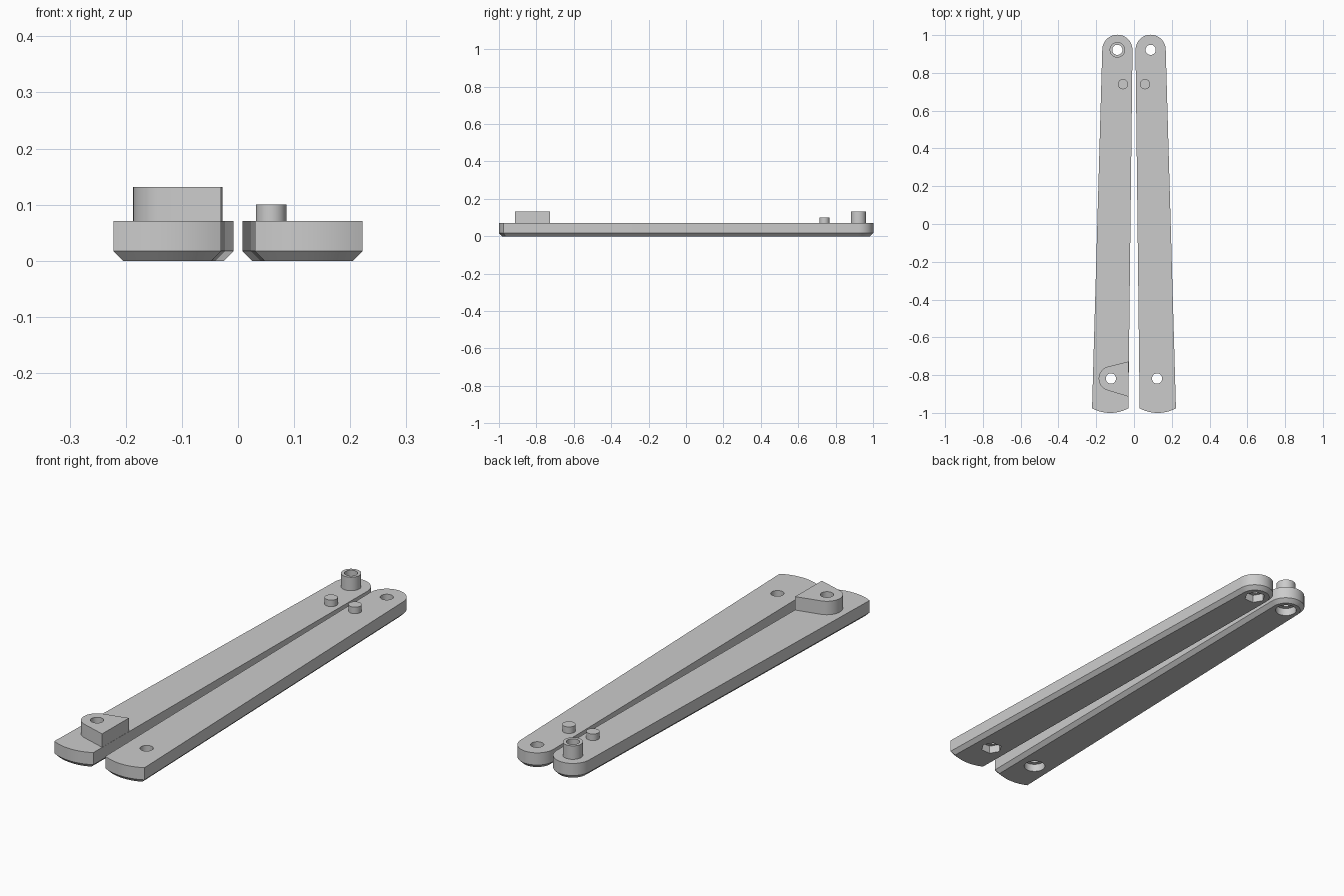
import bpy, bmesh
from math import sin, cos, pi, atan2, acos, hypot, radians

if "Cube" in bpy.data.objects:
    bpy.data.objects.remove(bpy.data.objects["Cube"], do_unlink=True)

grey = bpy.data.materials.new("plain grey")
grey.use_nodes = True
GREY = (0.6, 0.6, 0.6, 1)
grey.diffuse_color = GREY
grey.node_tree.nodes["Principled BSDF"].inputs["Base Color"].default_value = GREY

TOP, TALL = 0.071, 0.131           # bar top, top of the raised parts
PIVOT = (0.088, 0.922)             # hole in the rounded end
REAR = (0.122, -0.818)             # hole in the wide end
END_R, HOLE_R, POCKET_R = 0.08, 0.027, 0.045
CHAMFER = 0.017


def arc(cx, cy, r, a0, a1, n):
    return [(cx + r * cos(a0 + (a1 - a0) * i / n), cy + r * sin(a0 + (a1 - a0) * i / n))
            for i in range(n + 1)]


def circle(c, r, n=32):
    return arc(c[0], c[1], r, 0, 2 * pi, n)[:-1]


def prism(name, outline, z0, z1, chamfer=0):
    """Extrude an outline upward, optionally chamfering its lower rim."""
    bm = bmesh.new()
    base = bm.faces.new([bm.verts.new((x, y, z0)) for x, y in outline])
    new = bmesh.ops.extrude_face_region(bm, geom=[base], use_keep_orig=True)["geom"]
    bmesh.ops.translate(bm, vec=(0, 0, z1 - z0),
                        verts=[g for g in new if isinstance(g, bmesh.types.BMVert)])
    bmesh.ops.recalc_face_normals(bm, faces=bm.faces)
    if chamfer:
        rim = [e for e in bm.edges if all(abs(v.co.z - z0) < 1e-5 for v in e.verts)]
        bmesh.ops.bevel(bm, geom=rim, offset=chamfer, segments=1, affect='EDGES')
    mesh = bpy.data.meshes.new(name)
    bm.to_mesh(mesh)
    bm.free()
    mesh.materials.append(grey)
    ob = bpy.data.objects.new(name, mesh)
    bpy.context.collection.objects.link(ob)
    return ob


def activate(ob):
    bpy.ops.object.select_all(action='DESELECT')
    ob.select_set(True)
    bpy.context.view_layer.objects.active = ob


def cut(ob, outline, z0, z1):
    cutter = prism("cutter", outline, z0, z1)
    cutter.hide_render = True
    mod = ob.modifiers.new("cut", 'BOOLEAN')
    mod.operation, mod.solver, mod.object = 'DIFFERENCE', 'EXACT', cutter
    activate(ob)
    bpy.ops.object.modifier_apply(modifier=mod.name)
    bpy.data.objects.remove(cutter, do_unlink=True)


def finish(ob):
    activate(ob)
    bpy.ops.object.shade_smooth_by_angle(angle=radians(25))


def side(point, s):
    return (point[0] * s, point[1])


# Tapered bars: rounded far end, shallow curved near end
outer, inner, corner, sag = 0.222, 0.03, -0.976, 0.024
half = (outer - inner) / 2
mid = (outer + inner) / 2
big_r = (half ** 2 + sag ** 2) / (2 * sag)
spread = atan2(half, big_r - sag)
bar_outline = (arc(PIVOT[0], PIVOT[1], END_R, 0, pi, 24)
               + arc(mid, -1 + big_r, big_r, -pi / 2 - spread, -pi / 2 + spread, 12))

for s, name, sides in ((-1, "right", 32), (1, "left", 6)):
    bar = prism(name + "_bar", [side(p, s) for p in bar_outline], 0, TOP, CHAMFER)
    for c in (PIVOT, REAR):
        c = side(c, s)
        cut(bar, circle(c, HOLE_R), -0.1, 0.2)
        # Round or hexagonal pocket under the hole
        cut(bar, circle(c, POCKET_R, sides), -0.1, 0.035)
    finish(bar)
    finish(prism(name + "_stop_pin", circle((0.059 * s, 0.74), 0.027, 24), TOP, 0.1))

# Hollow pivot sleeve
sleeve = prism("pivot_sleeve", circle(side(PIVOT, -1), 0.041), TOP, TALL)
cut(sleeve, circle(side(PIVOT, -1), HOLE_R), 0, 0.2)
finish(sleeve)

# Wedge-shaped spacer: straight flanks tangent to a rounded nose
cx, cy = side(REAR, -1)
nose_r = 0.065
tips = [(-0.028, -0.728), (-0.03, -0.914)]


def tangent_angle(tip, sign):
    dx, dy = tip[0] - cx, tip[1] - cy
    return atan2(dy, dx) + sign * acos(nose_r / hypot(dx, dy))


a0 = tangent_angle(tips[0], 1)
a1 = tangent_angle(tips[1], -1) + 2 * pi
spacer = prism("spacer_block", [tips[0]] + arc(cx, cy, nose_r, a0, a1, 16) + [tips[1]], TOP, TALL)
cut(spacer, circle((cx, cy), HOLE_R), 0, 0.2)
finish(spacer)
